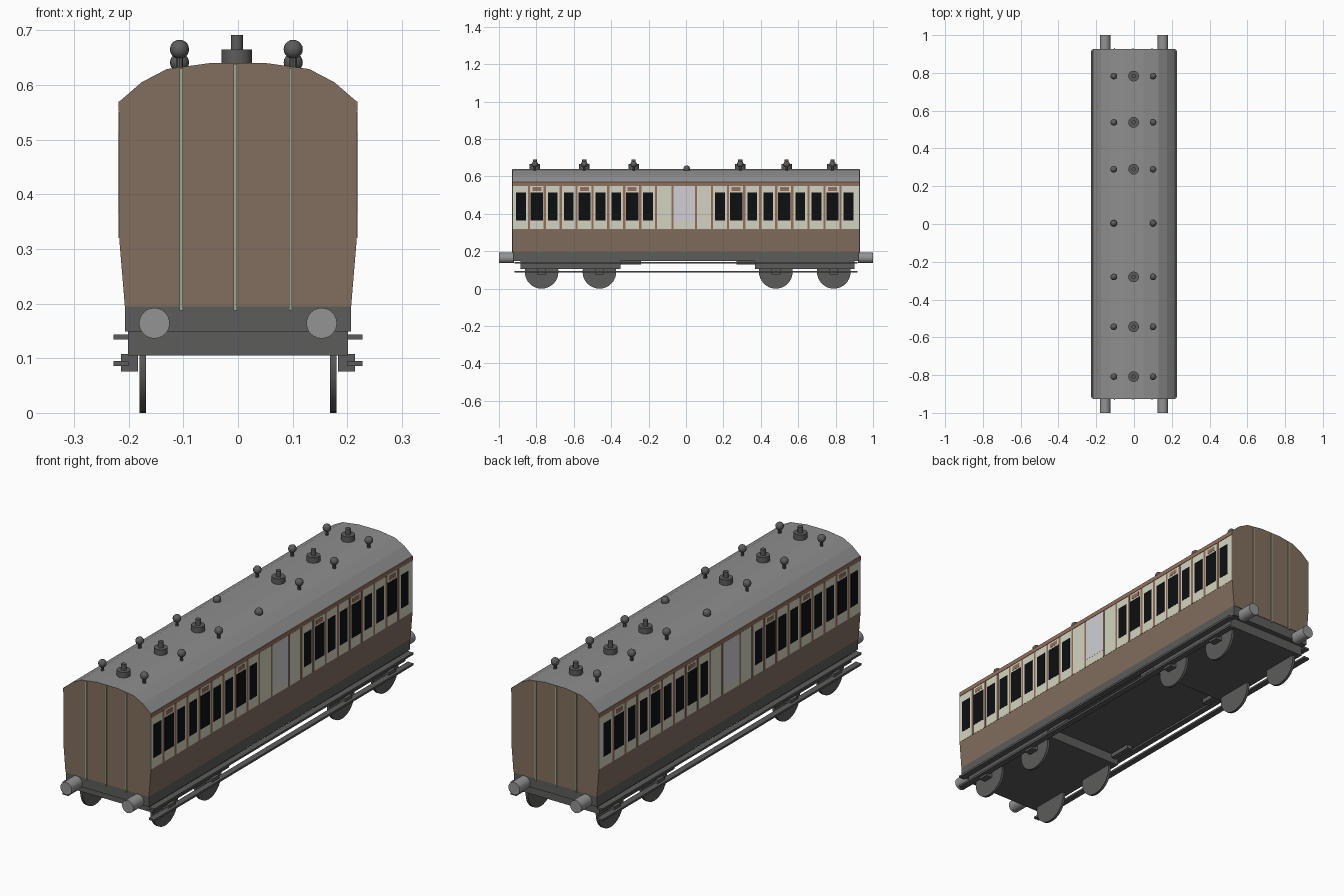
import bpy, bmesh, math
from mathutils import Matrix

if "Cube" in bpy.data.objects:
    bpy.data.objects.remove(bpy.data.objects["Cube"])


def mat(name, r, g, b):
    lin = [((c / 255 + 0.055) / 1.055) ** 2.4 if c > 10 else c / 255 / 12.92 for c in (r, g, b)]
    m = bpy.data.materials.new(name)
    m.diffuse_color = (*lin, 1)
    m.use_nodes = True
    m.node_tree.nodes["Principled BSDF"].inputs["Base Color"].default_value = m.diffuse_color
    return m


BROWN = mat("body_brown", 130, 111, 95)
TRIM = mat("red_brown_trim", 148, 112, 92)
CREAM = mat("cream_panel", 212, 212, 194)
GLASS = mat("black_glass", 13, 15, 17)
WHITE = mat("frosted_white", 208, 208, 213)
ROOF = mat("roof_grey", 142, 142, 142)
DARK = mat("underframe_grey", 92, 92, 91)
BUFFER = mat("buffer_grey", 147, 147, 147)
STRIPE = mat("pale_green_strip", 158, 169, 146)


def finish(name, bm, *mats, smooth=False):
    bmesh.ops.recalc_face_normals(bm, faces=bm.faces)
    me = bpy.data.meshes.new(name)
    bm.to_mesh(me)
    bm.free()
    for m in mats:
        me.materials.append(m)
    ob = bpy.data.objects.new(name, me)
    bpy.context.collection.objects.link(ob)
    if smooth:
        bpy.ops.object.select_all(action='DESELECT')
        ob.select_set(True)
        bpy.context.view_layer.objects.active = ob
        bpy.ops.object.shade_smooth_by_angle(angle=math.radians(35))
    return ob


def add_box(bm, x0, x1, y0, y1, z0, z1):
    m = Matrix.Translation(((x0 + x1) / 2, (y0 + y1) / 2, (z0 + z1) / 2))
    m = m @ Matrix.Diagonal((abs(x1 - x0), abs(y1 - y0), abs(z1 - z0), 1))
    bmesh.ops.create_cube(bm, size=1, matrix=m)


def boxes(name, m, items):
    bm = bmesh.new()
    for b in items:
        add_box(bm, *b)
    return finish(name, bm, m)


def both_sides(items):
    """Repeat boxes on the -x side."""
    return items + [(-b[1], -b[0], *b[2:]) for b in items]


def add_cyl(bm, centre, r, depth, axis='Z', seg=20):
    rot = {'X': Matrix.Rotation(math.pi / 2, 4, 'Y'),
           'Y': Matrix.Rotation(math.pi / 2, 4, 'X'), 'Z': Matrix()}[axis]
    bmesh.ops.create_cone(bm, cap_ends=True, segments=seg, radius1=r, radius2=r,
                          depth=depth, matrix=Matrix.Translation(centre) @ rot)


L = 0.927  # half length of the body

# Body shell: one extruded section, roof coloured by face direction
half = [(0.207, 0.195), (0.2165, 0.31), (0.2165, 0.57), (0.176, 0.605), (0.13, 0.629), (0.05, 0.64)]
section = half + [(-x, z) for x, z in reversed(half)]
bm = bmesh.new()
face = bm.faces.new([bm.verts.new((x, -L, z)) for x, z in section])
ext = bmesh.ops.extrude_face_region(bm, geom=[face])
bmesh.ops.translate(bm, vec=(0, 2 * L, 0), verts=[v for v in ext["geom"] if isinstance(v, bmesh.types.BMVert)])
bmesh.ops.recalc_face_normals(bm, faces=bm.faces)
for f in bm.faces:
    f.material_index = 1 if f.normal.z > 0.3 else 0
finish("body_shell", bm, BROWN, ROOF)

# Side panels, windows and trim as thin plates
S = 0.2160
boxes("cream_side_panels", CREAM, both_sides([(S, S + 0.0015, -L, L, 0.32, 0.55)]))
windows, dividers, vents = [], [], []
for start, pitch in ((-0.882, 0.0849), (0.182, 0.0859)):
    for i in range(9):
        y = start + pitch * i
        door = i % 3 == 1
        w = 0.033 if door else 0.026
        windows.append((S, S + 0.0025, y - w, y + w, 0.365, 0.515))
        if door:
            vents.append((S, S + 0.0025, y - 0.024, y + 0.024, 0.523, 0.542))
        if i < 8:
            e = y + pitch / 2
            dividers.append((S, S + 0.0025, e - 0.006, e + 0.006, 0.32, 0.55))
for y in (-0.16, -0.072, 0.053, 0.139):
    dividers.append((S, S + 0.0025, y - 0.005, y + 0.005, 0.32, 0.55))
boxes("side_windows", GLASS, both_sides(windows))
boxes("panel_dividers", TRIM, both_sides(dividers))
boxes("door_vents", TRIM, both_sides(vents))
boxes("centre_frosted_windows", WHITE, both_sides([(S, S + 0.002, -0.067, 0.048, 0.355, 0.55)]))
boxes("cornice_strips", TRIM, both_sides([(S, S + 0.0025, -L, L, 0.551, 0.57)]))

# Vertical strips on both ends
boxes("end_strips", STRIPE, [(x - 0.003, x + 0.003, s * (L - 0.002), s * (L + 0.004), 0.187, 0.63 + dz)
                             for x, dz in ((-0.104, 0), (-0.005, 0.008), (0.096, 0)) for s in (-1, 1)])

# Underframe and bogies
boxes("underframe", DARK, [(-0.207, 0.207, -0.925, 0.925, 0.149, 0.196)])
boxes("bogie_frames", DARK, [(-0.201, 0.201, -0.885, -0.35, 0.105, 0.15),
                             (-0.201, 0.201, 0.37, 0.90, 0.105, 0.15)])
boxes("bogie_side_members", DARK, both_sides([(0.165, 0.19, -0.36, -0.24, 0.13, 0.15),
                                              (0.165, 0.19, 0.27, 0.38, 0.13, 0.15)]))

# Footboards on two levels
boxes("upper_footboards", DARK, both_sides([(0.2, 0.228, -0.918, 0.918, 0.134, 0.143)]))
boxes("lower_footboards", DARK, both_sides([(0.2, 0.228, -0.918, 0.918, 0.086, 0.095)]))

# Wheels with axleboxes
axles = (-0.772, -0.463, 0.48, 0.79)
bm = bmesh.new()
for y in axles:
    for s in (-1, 1):
        add_cyl(bm, (s * 0.174, y, 0.09), 0.09, 0.012, 'X', 32)
finish("wheels", bm, DARK, smooth=True)
boxes("axleboxes", DARK, both_sides([(0.183, 0.214, y - 0.024, y + 0.024, 0.076, 0.108) for y in axles]))

# Buffers
bm = bmesh.new()
for x in (-0.153, 0.153):
    for s in (-1, 1):
        add_cyl(bm, (x, s * 0.96, 0.164), 0.028, 0.08, 'Y', 24)
finish("buffers", bm, BUFFER, smooth=True)

# Roof lamp tops along the centre line
rows = (-0.808, -0.544, -0.28, 0.29, 0.538, 0.783)
bm = bmesh.new()
for y in rows:
    add_cyl(bm, (-0.002, y, 0.65), 0.028, 0.03)
    add_cyl(bm, (-0.002, y, 0.675), 0.011, 0.032, seg=12)
finish("roof_lamp_tops", bm, DARK, smooth=True)

# Ball ventilators on stems, the middle pair set low
bm = bmesh.new()
for y in rows + (0.004,):
    for x in (-0.107, 0.101):
        z = 0.641 if abs(y) < 0.1 else 0.665
        bmesh.ops.create_uvsphere(bm, u_segments=16, v_segments=10, radius=0.0175,
                                  matrix=Matrix.Translation((x, y, z)))
        add_cyl(bm, (x, y, 0.64), 0.007, 0.03, seg=10)
finish("ball_ventilators", bm, DARK, smooth=True)
